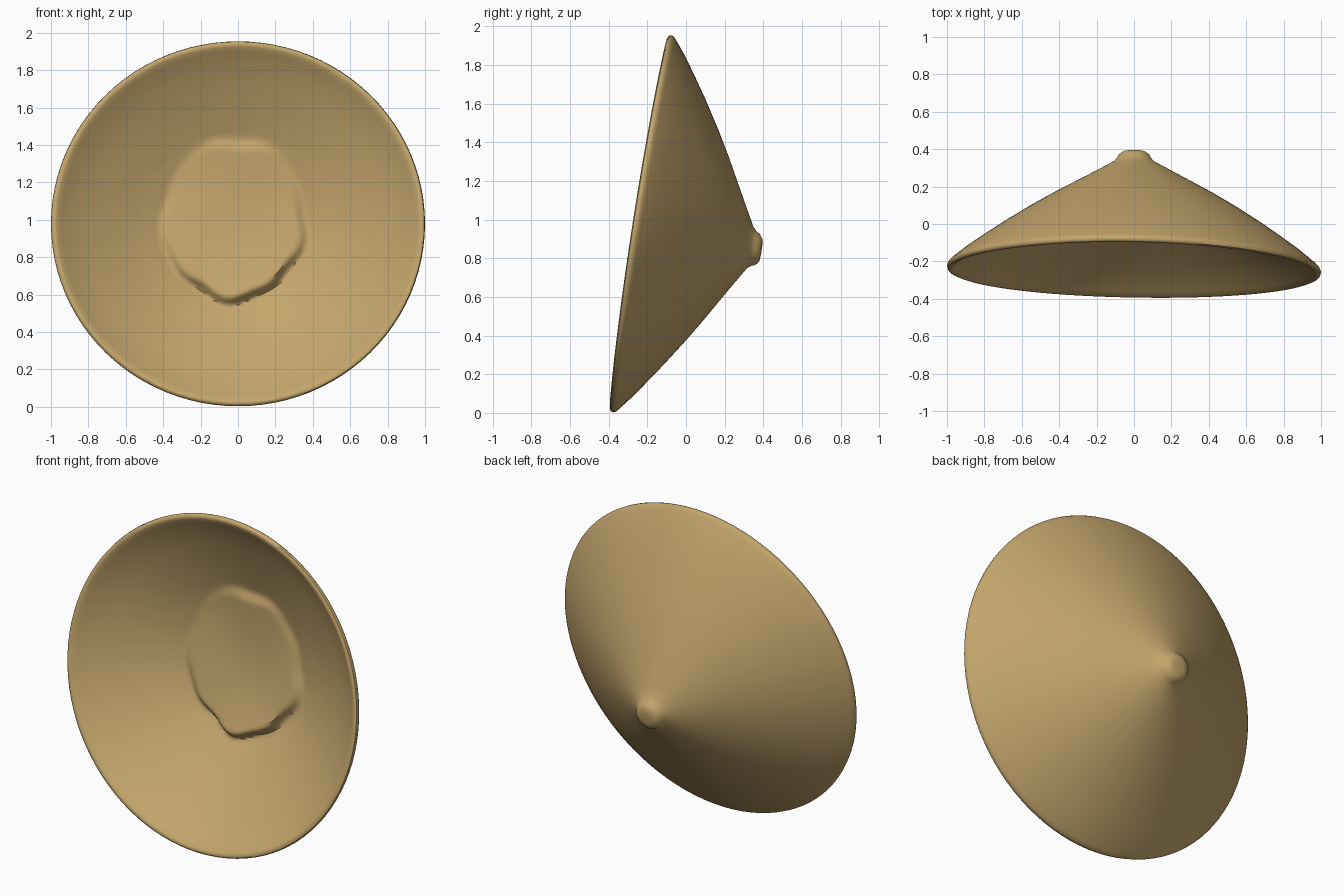
import bpy, bmesh, math
from mathutils import Vector

if "Cube" in bpy.data.objects:
    bpy.data.objects.remove(bpy.data.objects["Cube"])

SEGS = 96
TILT = math.radians(8.8)
CENTRE = Vector((0, -0.235, 0.98))

# Profiles as (height along the axis, radius)
OUTER = [(.640, .03), (.636, .058), (.62, .08), (.60, .09), (.58, .108), (.55, .16),
         (.487, .27), (.40, .425), (.325, .55), (.232, .695), (.16, .80), (.10, .886),
         (.035, .968), (.022, .982)]
LIP = [(.01, .987), (-.004, .983), (-.01, .970), (-.004, .955), (.016, .932)]
INNER = [(.072, .86), (.121, .785), (.182, .685), (.263, .545)]
INNER += [(.263 + .26 * t / 28, .545 - .53 * t / 28) for t in range(1, 29)]


def place(h, r, a):
    """Point on the tilted, slightly skewed cone."""
    x = 1.013 * r * math.cos(a)
    u = r * math.sin(a) - 0.036 * (max(h, 0) / 0.58) ** 2
    p = CENTRE + Vector((x, h * math.cos(TILT) + u * math.sin(TILT),
                         u * math.cos(TILT) - h * math.sin(TILT)))
    p.y -= (0.018 * x + 0.015 * x * x) * min(1, r)
    return p


def lining(p):
    """Lumpy oval pad that closes the inside of the crown."""
    dx, dz = (p.x + 0.025) / 0.39, (p.z - 1.0) / 0.44
    a = math.atan2(dz, dx)
    q = math.hypot(dx, dz) + 0.025 * math.sin(5 * a) + 0.02 * math.sin(9 * a + 1)
    mask = min(1, max(0, (1.03 - q) / 0.14))
    mask = mask * mask * (3 - 2 * mask)
    bump = 0.006 * math.sin(9 * p.x + 1) * math.cos(7 * p.z)
    pad = 0.093 + 0.055 * dz - 0.05 * dz * dz + bump
    p.y += (min(p.y, pad) - p.y) * mask
    return p


bm = bmesh.new()
rings = []
profile = OUTER + LIP + INNER
for i, (h, r) in enumerate(profile):
    ring = []
    for s in range(SEGS):
        p = place(h, r, 2 * math.pi * s / SEGS)
        if i >= len(OUTER) + len(LIP):
            p = lining(p)
        ring.append(bm.verts.new(p))
    rings.append(ring)

# Walls between the rings, then the two end caps
for a, b in zip(rings, rings[1:]):
    for s in range(SEGS):
        t = (s + 1) % SEGS
        bm.faces.new((a[s], a[t], b[t], b[s]))
bm.faces.new(rings[0])
bm.faces.new(rings[-1])
bmesh.ops.recalc_face_normals(bm, faces=bm.faces)

mesh = bpy.data.meshes.new("conical_hat")
bm.to_mesh(mesh)
bm.free()
hat = bpy.data.objects.new("conical_hat", mesh)
bpy.context.collection.objects.link(hat)

# Straw colour
straw = bpy.data.materials.new("straw")
straw.diffuse_color = (0.55, 0.38, 0.15, 1)
straw.use_nodes = True
straw.node_tree.nodes["Principled BSDF"].inputs["Base Color"].default_value = straw.diffuse_color
mesh.materials.append(straw)

bpy.context.view_layer.objects.active = hat
hat.select_set(True)
bpy.ops.object.shade_smooth_by_angle(angle=math.radians(50))
